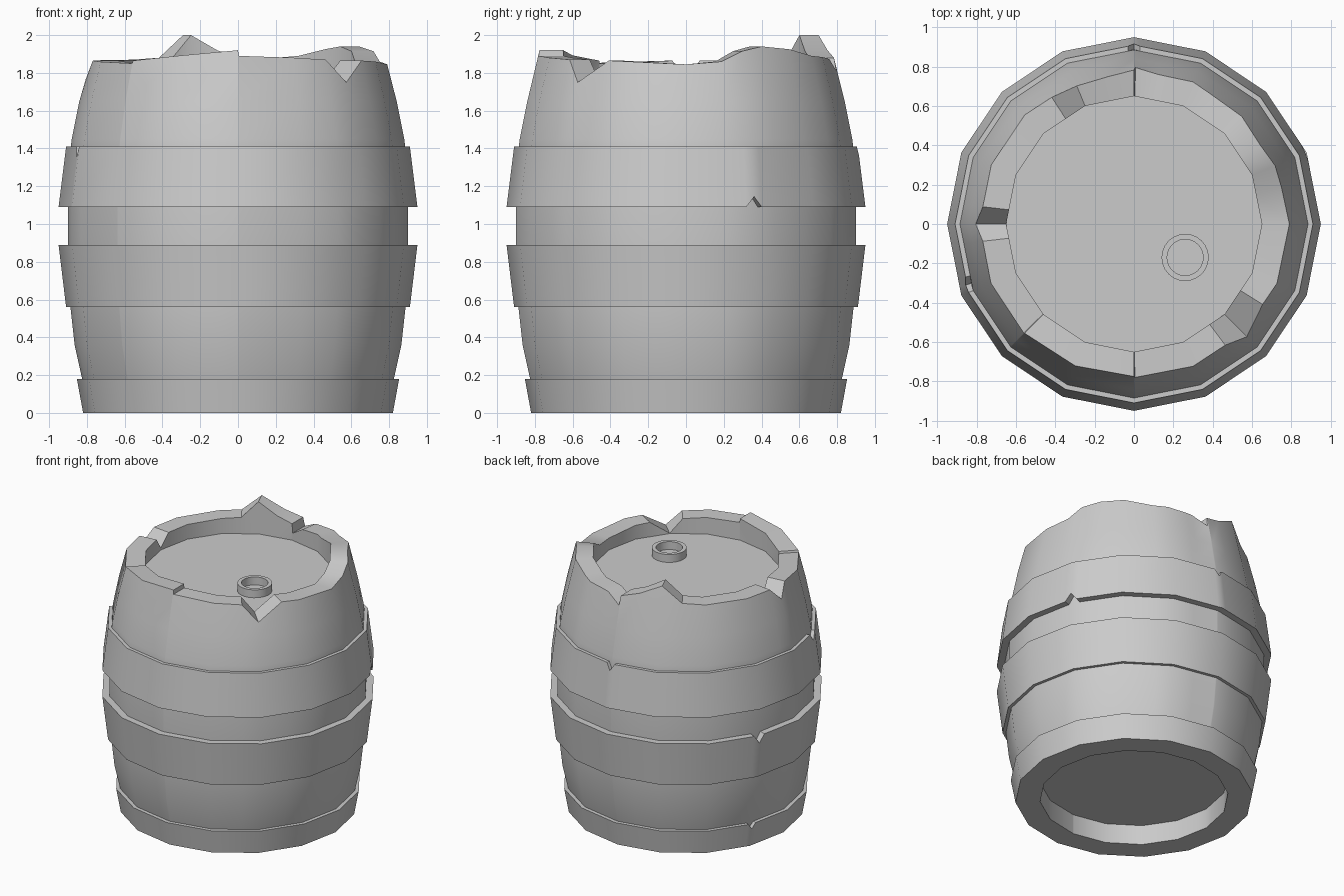
import bpy, bmesh, math

if "Cube" in bpy.data.objects:
    bpy.data.objects.remove(bpy.data.objects["Cube"])

SIDES = 16
STEP = 360 / SIDES


def lerp(table, x):
    """Piecewise-linear lookup in a list of (x, value)."""
    for (x0, v0), (x1, v1) in zip(table, table[1:]):
        if x <= x1:
            return v0 + (v1 - v0) * (x - x0) / (x1 - x0)
    return table[-1][1]


def on_polygon(r, deg, step):
    """Point at a given angle lying on the flat-sided ring of corner radius r."""
    k = math.cos(math.radians(step / 2)) / math.cos(math.radians(deg % step - step / 2))
    a = math.radians(deg)
    return r * k * math.cos(a), r * k * math.sin(a)


def revolve(name, section, extra=(), closed=True, step=STEP, centre=(0, 0)):
    """Sweep section(angle) -> [(r, z)] around z; open sections get end caps."""
    angles = sorted({round(i * step, 3) for i in range(round(360 / step))}
                    | {round(a % 360, 3) for a in extra})
    bm = bmesh.new()
    cols = []
    for a in angles:
        col = []
        for r, z in section(a):
            x, y = on_polygon(r, a, step)
            col.append(bm.verts.new((x + centre[0], y + centre[1], z)))
        cols.append(col)
    n = len(cols[0])
    for i, c in enumerate(cols):
        d = cols[(i + 1) % len(cols)]
        for j in range(n if closed else n - 1):
            k = (j + 1) % n
            bm.faces.new((c[j], d[j], d[k], c[k]))
    if not closed:
        bm.faces.new([c[0] for c in cols])
        bm.faces.new([c[-1] for c in cols])
    bmesh.ops.recalc_face_normals(bm, faces=bm.faces)
    me = bpy.data.meshes.new(name)
    bm.to_mesh(me)
    bm.free()
    ob = bpy.data.objects.new(name, me)
    bpy.context.collection.objects.link(ob)
    bpy.ops.object.select_all(action='DESELECT')
    ob.select_set(True)
    bpy.context.view_layer.objects.active = ob
    bpy.ops.object.shade_smooth_by_angle(angle=math.radians(30))
    return ob


# broken rim: angle -> height (notches, splinter and steps)
RIM = [(0, 1.845), (14, 1.86), (22.5, 1.915), (32, 1.94), (45, 1.925), (60, 1.89),
       (78, 1.875), (81, 1.87), (89.5, 1.81), (90, 1.88), (100, 1.92), (112.5, 2.0),
       (123, 1.88), (135, 1.87), (173.5, 1.865), (180, 1.77), (186.5, 1.865),
       (224.7, 1.85), (225, 1.865), (270, 1.92), (270.3, 1.89), (292.5, 1.88),
       (307, 1.87), (315, 1.75), (328, 1.865), (337.5, 1.86), (360, 1.845)]
RIM_RADIUS = [(1.65, .84), (1.77, .805), (1.87, .785), (2.0, .76)]
STAVES = [(.775, 0), (.825, .18), (.865, .36), (.887, .56), (.90, .89),
          (.90, 1.09), (.885, 1.41), (.88, 1.45), (.84, 1.65)]
LID_Z, INNER = 1.755, .65


# barrel body with recessed lid and base
def body_section(a):
    z = lerp(RIM, a)
    return ([(INNER, .15), (INNER, 0)] + STAVES
            + [(lerp(RIM_RADIUS, z), z), (INNER, max(z, LID_Z + .003)), (INNER, LID_Z)])


revolve("barrel_body", body_section, [a for a, _ in RIM], closed=False)


# metal hoops with small nicks: (angle, half width, depth) on top or bottom edge
def hoop(name, z0, r0, z1, r1, top=(), bottom=()):
    def nick(nicks, a):
        return sum(d * max(0, 1 - abs(a - c) / w) for c, w, d in nicks)

    def section(a):
        lo, hi = z0 + nick(bottom, a), z1 - nick(top, a)
        rad = [(z0, r0), (z1, r1)]
        inner = min(r0, r1) - .06
        return [(inner, lo), (lerp(rad, lo), lo), (lerp(rad, hi), hi), (inner, hi)]

    extra = [c + s * w for c, w, _ in list(top) + list(bottom) for s in (-1, 0, 1)]
    revolve(name, section, extra)


hoop("base_hoop", 0, .82, .18, .853, top=[(157.5, 2, .04)])
hoop("lower_hoop", .56, .91, .89, .95, top=[(157.5, 2.5, .06)])
hoop("upper_hoop", 1.09, .95, 1.41, .91,
     top=[(90, 2, .05), (200, 2.5, .06)], bottom=[(22.5, 2.7, .055)])

# bung ring on the lid
revolve("bung_ring", lambda a: [(.12, LID_Z - .01), (.12, 1.815), (.092, 1.815), (.092, LID_Z - .01)],
        step=15, centre=(.26, -.17))
